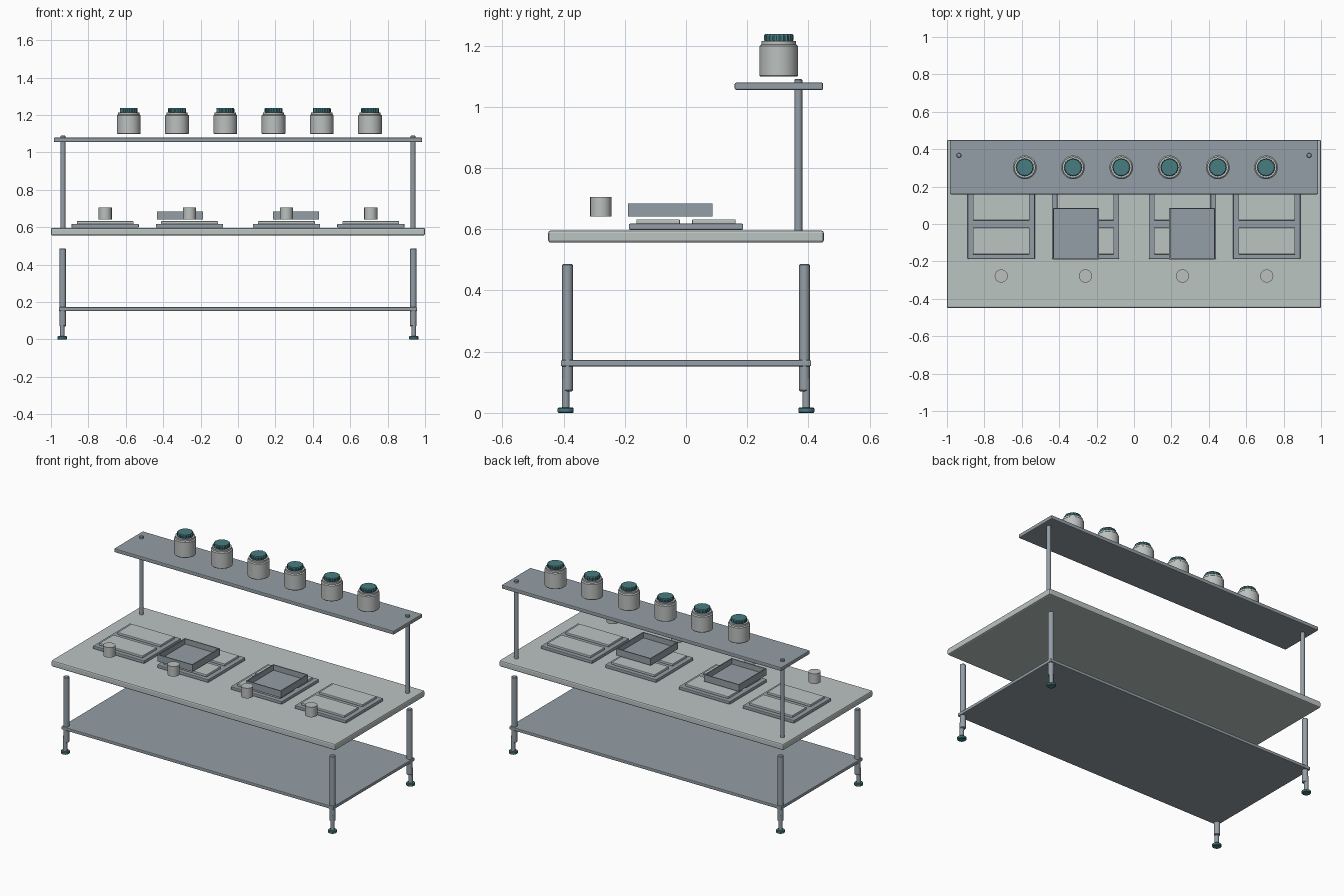
import bpy, bmesh, math

if "Cube" in bpy.data.objects:
    bpy.data.objects.remove(bpy.data.objects["Cube"])


def material(name, rgb):
    m = bpy.data.materials.new(name)
    m.diffuse_color = (*rgb, 1)
    m.use_nodes = True
    m.node_tree.nodes["Principled BSDF"].inputs["Base Color"].default_value = m.diffuse_color
    return m


PALE = material("pale worktop grey", (0.50, 0.555, 0.545))
STEEL = material("blue grey steel", (0.295, 0.345, 0.38))
JAR = material("jar grey", (0.50, 0.53, 0.515))
TEAL = material("dark teal", (0.065, 0.205, 0.22))


def finish(name, bm, mat, smooth=False, bevel=0.0, segments=2):
    bmesh.ops.recalc_face_normals(bm, faces=bm.faces)
    me = bpy.data.meshes.new(name)
    bm.to_mesh(me)
    bm.free()
    me.materials.append(mat)
    ob = bpy.data.objects.new(name, me)
    bpy.context.collection.objects.link(ob)
    if bevel:
        mod = ob.modifiers.new("edge", 'BEVEL')
        mod.width, mod.segments = bevel, segments
        mod.limit_method, mod.angle_limit = 'ANGLE', math.radians(50)
    if smooth:
        bpy.ops.object.select_all(action='DESELECT')
        ob.select_set(True)
        bpy.context.view_layer.objects.active = ob
        bpy.ops.object.shade_smooth_by_angle(angle=math.radians(35))
    return ob


def box(name, mat, x, y, z, bevel=0.0):
    """Box from (min, max) ranges."""
    bm = bmesh.new()
    bmesh.ops.create_cube(bm, size=1)
    for v in bm.verts:
        v.co = [(r[0] + r[1]) / 2 + c * (r[1] - r[0]) for r, c in zip((x, y, z), v.co)]
    return finish(name, bm, mat, bevel=bevel)


def lathe(name, mat, x, y, profile, sides=24, knurl=0.0):
    """Closed round solid from (radius, z) rings; knurl insets every other corner."""
    bm = bmesh.new()
    rings = []
    for r, z in profile:
        ring = []
        for i in range(sides):
            a = 2 * math.pi * i / sides
            rr = r - knurl * (i % 2)
            ring.append(bm.verts.new((x + rr * math.cos(a), y + rr * math.sin(a), z)))
        rings.append(ring)
    for lo, hi in zip(rings, rings[1:]):
        for i in range(sides):
            j = (i + 1) % sides
            bm.faces.new((lo[i], lo[j], hi[j], hi[i]))
    bm.faces.new(rings[0])
    bm.faces.new(rings[-1])
    return finish(name, bm, mat, smooth=not knurl)


def tray(name, mat, x, y, z, wall):
    """Open tray: inset top face pushed down to the floor."""
    bm = bmesh.new()
    bmesh.ops.create_cube(bm, size=1)
    for v in bm.verts:
        v.co = [(r[0] + r[1]) / 2 + c * (r[1] - r[0]) for r, c in zip((x, y, z), v.co)]
    bm.normal_update()
    top = max(bm.faces, key=lambda f: f.calc_center_median().z)
    bmesh.ops.inset_region(bm, faces=[top], thickness=wall)
    ext = bmesh.ops.extrude_discrete_faces(bm, faces=[top])["faces"][0]
    for v in ext.verts:
        v.co.z = z[0] + wall
    return finish(name, bm, mat)


# Worktop, lower shelf, upper shelf
box("worktop", PALE, (-1, 1), (-0.45, 0.45), (0.556, 0.596), 0.008)
box("lower_shelf", STEEL, (-0.957, 0.957), (-0.409, 0.409), (0.152, 0.172), 0.004)
box("upper_shelf", STEEL, (-0.984, 0.984), (0.159, 0.448), (1.055, 1.079), 0.005)

# Legs with adjustable feet, and shelf posts
for sx, side in ((-1, "left"), (1, "right")):
    for sy, end in ((-1, "front"), (1, "back")):
        lathe(f"{end}_{side}_leg", STEEL, sx * 0.937, sy * 0.387,
              [(0.014, 0.07), (0.0175, 0.074), (0.0175, 0.483), (0.014, 0.487)])
        fx, fy = sx * 0.94, sy * 0.393
        lathe(f"{end}_{side}_foot_stem", STEEL, fx, fy,
              [(0.0125, 0.012), (0.0125, 0.11)], 16)
        lathe(f"{end}_{side}_foot", TEAL, fx, fy,
              [(0.023, 0), (0.026, 0.003), (0.026, 0.014), (0.023, 0.017)])
    lathe(f"{side}_shelf_post", STEEL, sx * 0.936, 0.367,
          [(0.013, 0.596), (0.013, 1.087), (0.010, 1.091)], 16)

# Cutting stations: base, two raised panels and a cup each
for n, cx in enumerate((-0.71, -0.259, 0.259, 0.71), 1):
    box(f"station_base_{n}", STEEL, (cx - 0.18, cx + 0.18), (-0.187, 0.187), (0.598, 0.618), 0.004)
    for cy, end in ((-0.091, "front"), (0.091, "back")):
        box(f"station_{end}_panel_{n}", PALE, (cx - 0.152, cx + 0.152),
            (cy - 0.071, cy + 0.071), (0.617, 0.632), 0.003)
    lathe(f"cup_{n}", JAR, cx, -0.278, [(0.035, 0.641), (0.035, 0.705)])

# Open trays on the two middle stations
for sx, side in ((-1, "left"), (1, "right")):
    tray(f"{side}_tray", STEEL, sorted((sx * 0.188, sx * 0.434)), (-0.189, 0.086),
         (0.641, 0.684), 0.009)

# Row of jars with knurled lids
for n in range(6):
    cx, cy = -0.584 + 0.258 * n, 0.303
    lathe(f"jar_{n + 1}", JAR, cx, cy,
          [(0.061, 1.099), (0.0635, 1.102), (0.0635, 1.198), (0.057, 1.203), (0.057, 1.214)], 28)
    lathe(f"jar_lid_{n + 1}", TEAL, cx, cy,
          [(0.046, 1.213), (0.048, 1.217), (0.048, 1.233), (0.045, 1.237)], 40, 0.003)
